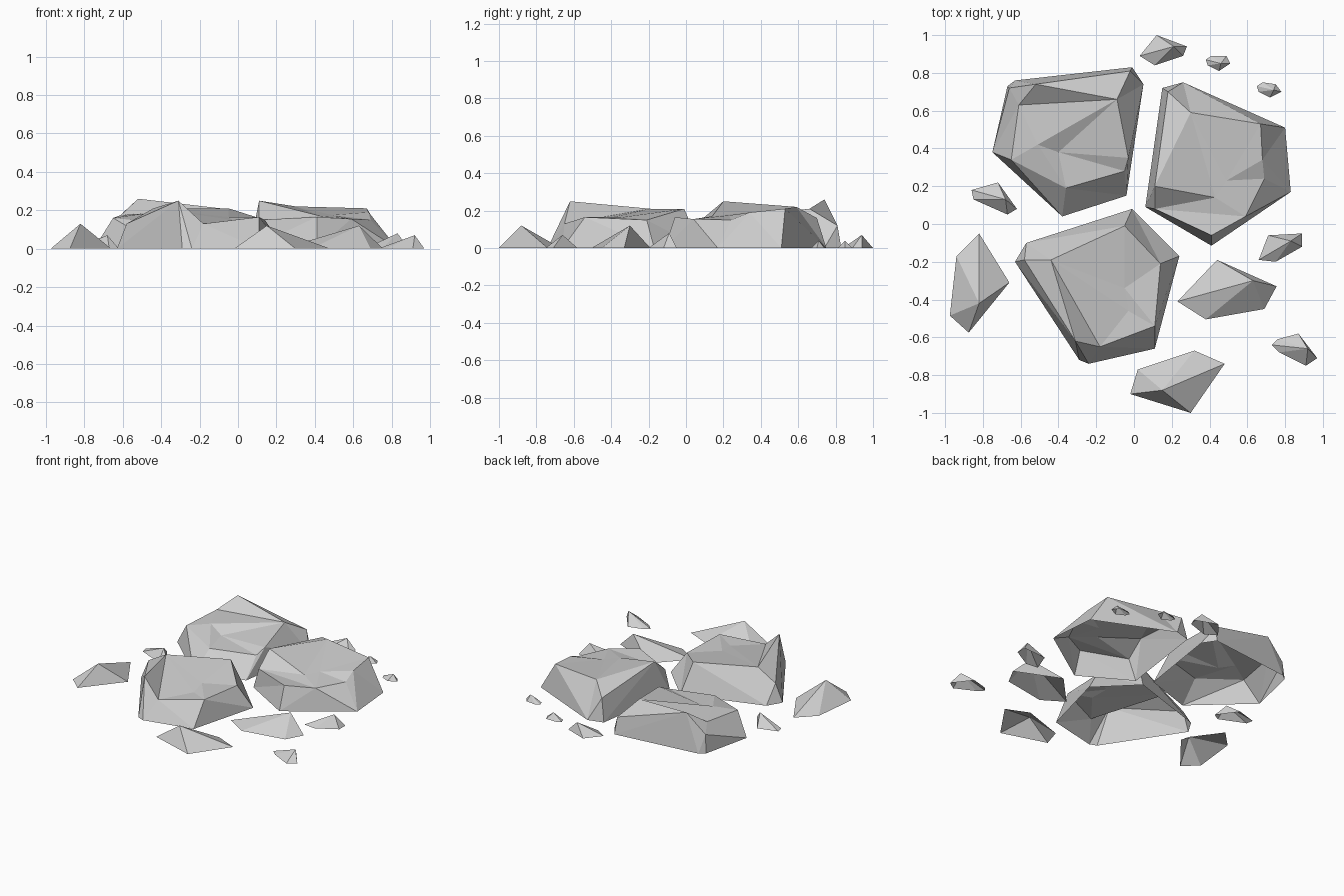
import bpy
from mathutils import Vector
from mathutils.geometry import delaunay_2d_cdt

default_cube = bpy.data.objects.get("Cube")
if default_cube:
    bpy.data.objects.remove(default_cube, do_unlink=True)

# Single flat stone colour
stone = bpy.data.materials.new("stone_grey")
stone.use_nodes = True
colour = (0.62, 0.62, 0.62, 1)
stone.diffuse_color = colour
stone.node_tree.nodes["Principled BSDF"].inputs["Base Color"].default_value = colour


def faceted_rock(name, outline, crown, ridges):
    """Chisel a rock, open underneath, from its ground outline and raised corners.
    Corners are lettered from a, outline first; each ridge is a path of letters."""
    corners = [Vector((x, y, 0)) for x, y in outline] + [Vector(c) for c in crown]
    count = len(outline)
    edges = {(i, (i + 1) % count) for i in range(count)}
    for ridge in ridges:
        path = [ord(letter) - ord("a") for letter in ridge]
        edges.update(tuple(sorted(pair)) for pair in zip(path, path[1:]))
    plan = [c.to_2d() for c in corners]
    points, _, faces, origin, _, _ = delaunay_2d_cdt(plan, list(edges), [], 1, 0.0001)
    verts = [(p.x, p.y, corners[o[0]].z if o else 0.15) for p, o in zip(points, origin)]
    mesh = bpy.data.meshes.new(name)
    mesh.from_pydata(verts, [], faces)
    mesh.materials.append(stone)
    rock = bpy.data.objects.new(name, mesh)
    bpy.context.scene.collection.objects.link(rock)


def pebble(name, outline, peak):
    """Small stone with one raised peak joined to every outline corner."""
    top = chr(ord("a") + len(outline))
    spokes = [chr(ord("a") + i) + top for i in range(len(outline))]
    faceted_rock(name, outline, [peak], spokes)


# Front boulder: tall front corner falling into a shallow valley
faceted_rock(
    "front_boulder",
    [(-.01, .08), (.24, -.17), (.11, -.66), (-.24, -.74), (-.29, -.72), (-.63, -.2), (-.57, -.1)],
    [(-.31, -.62, .25), (-.18, -.65, .13), (.11, -.54, .165), (.14, -.21, .15),
     (-.05, -.34, .165), (-.03, -.46, .15), (-.44, -.19, .21), (-.58, -.19, .13),
     (-.05, -.01, .21)],
    ["gof", "fhe", "hdicjbka", "ap", "ohijkpno", "hnimnlk", "lmj"],
)
# Back left boulder: high back edge with a stepped ledge in front
faceted_rock(
    "back_left_boulder",
    [(-.63, .76), (-.01, .83), (.05, .74), (-.04, .15), (-.38, .04), (-.75, .38), (-.67, .73)],
    [(-.52, .74, .26), (-.61, .63, .175), (-.02, .81, .12), (-.09, .66, .21), (-.03, .35, .165),
     (-.05, .28, .13), (-.36, .19, .13), (-.4, .38, .14), (-.51, .42, .18), (-.65, .34, .16),
     (-.66, .72, .13)],
    ["grahb", "hrif", "rf", "iqf", "qenq", "ndmn", "ldc", "clkcjb", "hjk", "hkih",
     "ipkop", "lon", "lm", "pq"],
)
# Back right boulder: high left edge sloping to a lower front shelf
faceted_rock(
    "back_right_boulder",
    [(.15, .72), (.26, .75), (.8, .51), (.83, .17), (.41, -.115), (.06, .09)],
    [(.11, .2, .25), (.11, .08, .15), (.18, .7, .16), (.3, .59, .22), (.67, .53, .21),
     (.68, .34, .19), (.69, .24, .15), (.49, .23, .175), (.43, .14, .17), (.59, .04, .155),
     (.41, -.06, .165)],
    ["fhgf", "gaibj", "gijg", "bkc", "jklc", "ldml", "dpm", "hqfe", "eqpe", "hp",
     "honjo", "nlmn", "pog"],
)

# Medium stones around the front
pebble("left_stone",
       [(-.94, -.17), (-.82, -.05), (-.66, -.31), (-.875, -.575), (-.975, -.485)],
       (-.82, -.42, .13))
pebble("front_stone",
       [(.02, -.77), (.32, -.67), (.48, -.74), (.3, -1), (-.02, -.9)], (.15, -.88, .12))
pebble("right_stone",
       [(.23, -.41), (.44, -.19), (.755, -.33), (.69, -.45), (.38, -.505)], (.63, -.3, .12))

# Scattered small chips
pebble("left_chip",
       [(-.86, .18), (-.72, .22), (-.62, .08), (-.67, .05), (-.85, .13)], (-.68, .13, .07))
pebble("back_chip",
       [(.03, .89), (.12, 1), (.28, .94), (.26, .89), (.11, .84)], (.21, .94, .07))
pebble("back_small_chip",
       [(.38, .87), (.41, .89), (.49, .89), (.51, .85), (.45, .81), (.39, .84)], (.46, .85, .04))
pebble("back_right_chip",
       [(.65, .73), (.68, .75), (.75, .74), (.78, .7), (.72, .67), (.66, .7)], (.74, .71, .04))
pebble("right_chip",
       [(.66, -.19), (.71, -.06), (.89, -.05), (.89, -.12), (.75, -.2)], (.83, -.09, .08))
pebble("front_right_chip",
       [(.73, -.64), (.76, -.61), (.87, -.58), (.97, -.71), (.91, -.75), (.77, -.68)],
       (.92, -.66, .07))
